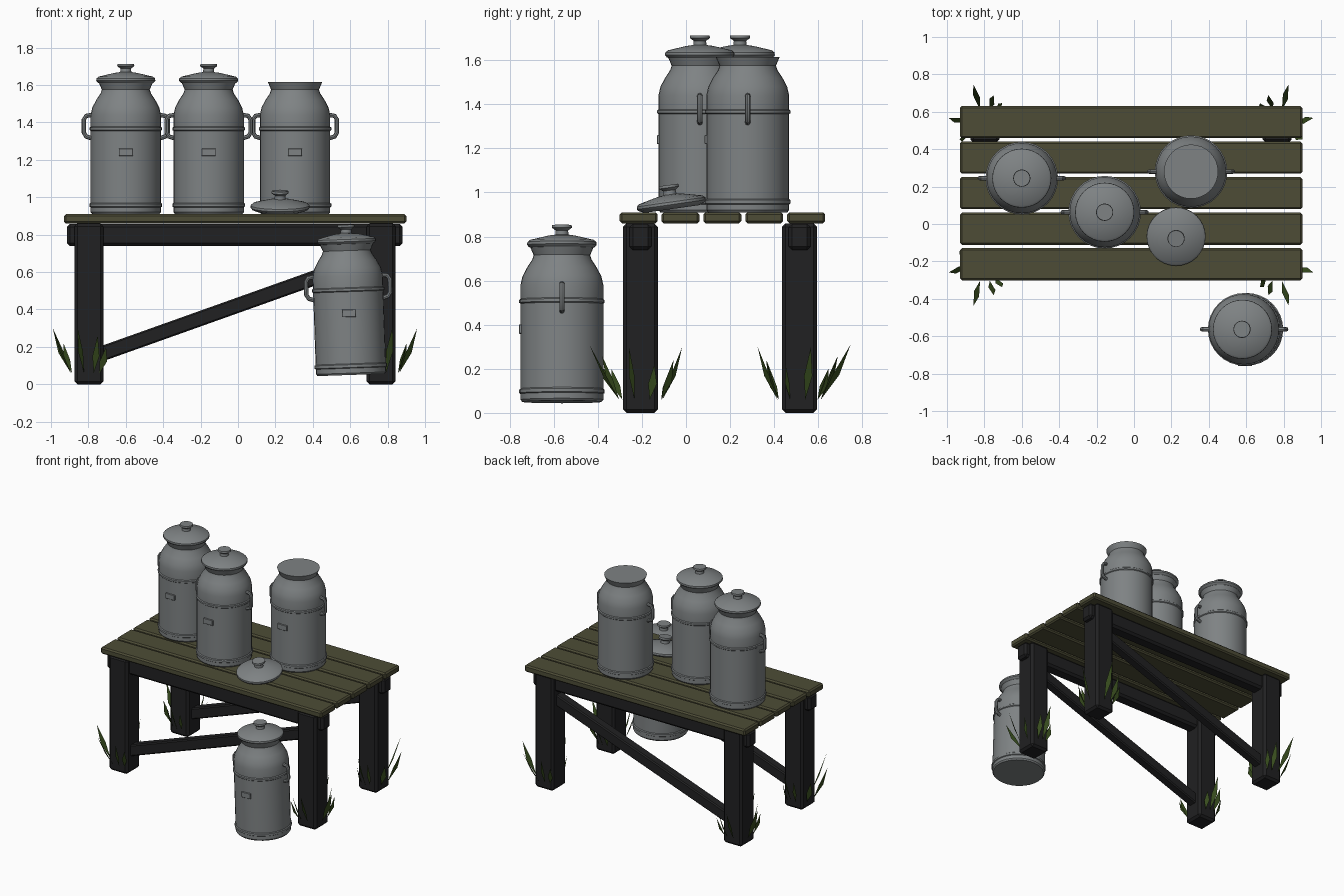
import bpy, bmesh
from math import sin, cos, pi, radians, atan2, hypot
from mathutils import Vector, Matrix

if "Cube" in bpy.data.objects:
    bpy.data.objects.remove(bpy.data.objects["Cube"], do_unlink=True)


def material(name, rgb):
    m = bpy.data.materials.new(name)
    m.use_nodes = True
    m.diffuse_color = (*rgb, 1)
    node = m.node_tree.nodes["Principled BSDF"]
    node.inputs["Base Color"].default_value = (*rgb, 1)
    node.inputs["Roughness"].default_value = 0.7
    return m


METAL = material("dull metal", (0.21, 0.225, 0.23))
PLANK = material("mossy plank", (0.075, 0.073, 0.037))
TIMBER = material("dark timber", (0.015, 0.015, 0.016))
GRASS = material("grass green", (0.04, 0.075, 0.013))


def finish(bm, name, mat, matrix=Matrix(), smooth=False):
    mesh = bpy.data.meshes.new(name)
    bmesh.ops.recalc_face_normals(bm, faces=bm.faces)
    bm.to_mesh(mesh)
    bm.free()
    mesh.materials.append(mat)
    obj = bpy.data.objects.new(name, mesh)
    obj.matrix_world = matrix
    bpy.context.scene.collection.objects.link(obj)
    if smooth:
        bpy.ops.object.select_all(action='DESELECT')
        obj.select_set(True)
        bpy.context.view_layer.objects.active = obj
        bpy.ops.object.shade_smooth_by_angle(angle=radians(32))
    return obj


def beam(name, mat, center, size, bevel, turn=0.0):
    """Chamfered box, optionally turned about the y axis."""
    bm = bmesh.new()
    bmesh.ops.create_cube(bm, size=1, matrix=Matrix.Diagonal((*size, 1)))
    bmesh.ops.bevel(bm, geom=bm.edges[:], offset=bevel, segments=1, affect='EDGES')
    place = Matrix.Translation(center) @ Matrix.Rotation(turn, 4, 'Y')
    return finish(bm, name, mat, place)


def lathe(name, profile, matrix, sides=32):
    """Revolve (radius, height) points about z."""
    bm = bmesh.new()
    rings = []
    for r, z in profile:
        count = sides if r else 1
        rings.append([bm.verts.new((r * cos(2 * pi * i / sides), r * sin(2 * pi * i / sides), z))
                      for i in range(count)])
    for low, high in zip(rings, rings[1:]):
        for i in range(sides):
            j = (i + 1) % sides
            quad = [low[i % len(low)], low[j % len(low)], high[j % len(high)], high[i % len(high)]]
            bm.faces.new(list(dict.fromkeys(quad)))
    return finish(bm, name, METAL, matrix, True)


# Table top planks
for i in range(5):
    beam(f"plank_{i + 1}", PLANK, (-0.015, -0.215 + 0.19 * i, 0.885), (1.83, 0.172, 0.05), 0.01)

# Legs, rails and diagonal braces
LEG_X = {"right": -0.797, "left": 0.765}
LEG_Y = {"front": -0.207, "back": 0.515}
for depth, y in LEG_Y.items():
    for side, x in LEG_X.items():
        beam(f"{depth}_{side}_leg", TIMBER, (x, y, 0.43), (0.155, 0.158, 0.86), 0.016)
    beam(f"{depth}_rail", TIMBER, (-0.017, y, 0.798), (1.795, 0.1, 0.118), 0.016)
    start, end = Vector((-0.78, y, 0.145)), Vector((0.75, y, 0.69))
    run = end - start
    beam(f"{depth}_brace", TIMBER, (start + end) / 2, (run.length, 0.07, 0.08), 0.008,
         -atan2(run.z, run.x))

# Churn, lid and handle shapes
BODY = [(0, 0), (0.18, 0), (0.188, 0.01), (0.188, 0.036), (0.194, 0.04), (0.194, 0.055),
        (0.188, 0.06), (0.188, 0.445), (0.194, 0.45), (0.194, 0.462), (0.188, 0.467),
        (0.188, 0.53), (0.179, 0.57), (0.158, 0.61), (0.135, 0.645), (0.128, 0.665),
        (0.145, 0.705), (0, 0.705)]
LID = [(0, -0.01), (0.125, -0.01), (0.15, 0), (0.158, 0.01), (0.157, 0.022), (0.145, 0.032),
       (0.06, 0.052), (0.03, 0.056), (0.028, 0.075), (0.046, 0.088), (0.044, 0.1), (0, 0.1)]
HANDLE = [(0.18, 0.53), (0.212, 0.525), (0.224, 0.505), (0.224, 0.435), (0.212, 0.415), (0.18, 0.405)]


def handle(name, side, matrix):
    """Bent rod: an eight-sided section swept along the handle path."""
    bm = bmesh.new()
    path = [Vector((side * x, 0, z)) for x, z in HANDLE]
    rings = []
    for i, p in enumerate(path):
        along = (path[min(i + 1, len(path) - 1)] - path[max(i - 1, 0)]).normalized()
        across = along.cross(Vector((0, 1, 0)))
        rings.append([bm.verts.new(p + 0.012 * (cos(a * pi / 4) * across + sin(a * pi / 4) * Vector((0, 1, 0))))
                      for a in range(8)])
    for low, high in zip(rings, rings[1:]):
        for i in range(8):
            j = (i + 1) % 8
            bm.faces.new((low[i], low[j], high[j], high[i]))
    finish(bm, name, METAL, matrix, True)


def churn(name, location, lidded=True, lean=0.0):
    place = Matrix.Translation(location) @ Matrix.Rotation(radians(lean), 4, 'Y')
    lathe(name + "_body", BODY, place)
    if lidded:
        lathe(name + "_lid", LID, place @ Matrix.Translation((0, 0, 0.703)))
    for side, label in ((-1, "right"), (1, "left")):
        handle(f"{name}_{label}_handle", side, place)
    # Small blank plate on the front
    plate = beam(name + "_plate", METAL, (0, 0, 0), (0.075, 0.016, 0.04), 0.002)
    plate.matrix_world = place @ Matrix.Translation((0, -0.187, 0.33))


churn("right_churn", (-0.6, 0.245, 0.91))
churn("middle_churn", (-0.157, 0.063, 0.91))
churn("open_churn", (0.305, 0.28, 0.91), lidded=False)
churn("floor_churn", (0.605, -0.563, 0.05), lean=-2)

# Loose lid resting on the planks
lathe("loose_lid", LID, Matrix.Translation((0.225, -0.065, 0.935)) @ Matrix.Rotation(radians(8), 4, 'X'))

# Grass tufts: direction in degrees, outward lean, tip height
BLADES = [(75, 0.14, 0.31), (105, 0.08, 0.26), (125, 0.06, 0.2), (270, 0.09, 0.3),
          (290, 0.06, 0.24), (250, 0.04, 0.19), (15, 0.1, 0.3), (-25, 0.05, 0.22)]


def tuft(name, x, y, sx, sy):
    bm = bmesh.new()
    for angle, lean, height in BLADES:
        a = radians(angle)
        out = Vector((sx * cos(a), sy * sin(a), 0))
        flat = Vector((-out.y, out.x, 0))
        wide = (flat + 0.7 * out).normalized() * 0.02
        base = Vector((x, y, 0.06)) + out * 0.1
        tip = base + out * lean + Vector((0, 0, height - 0.06))
        mid = base.lerp(tip, 0.45) + out * 0.008
        bm.faces.new([bm.verts.new(p) for p in (base, mid + wide, tip, mid - wide)])
    finish(bm, name, GRASS)


for depth, y in LEG_Y.items():
    for side, x in LEG_X.items():
        tuft(f"{depth}_{side}_grass", x, y, 1 if x > 0 else -1, 1 if y > 0 else -1)
